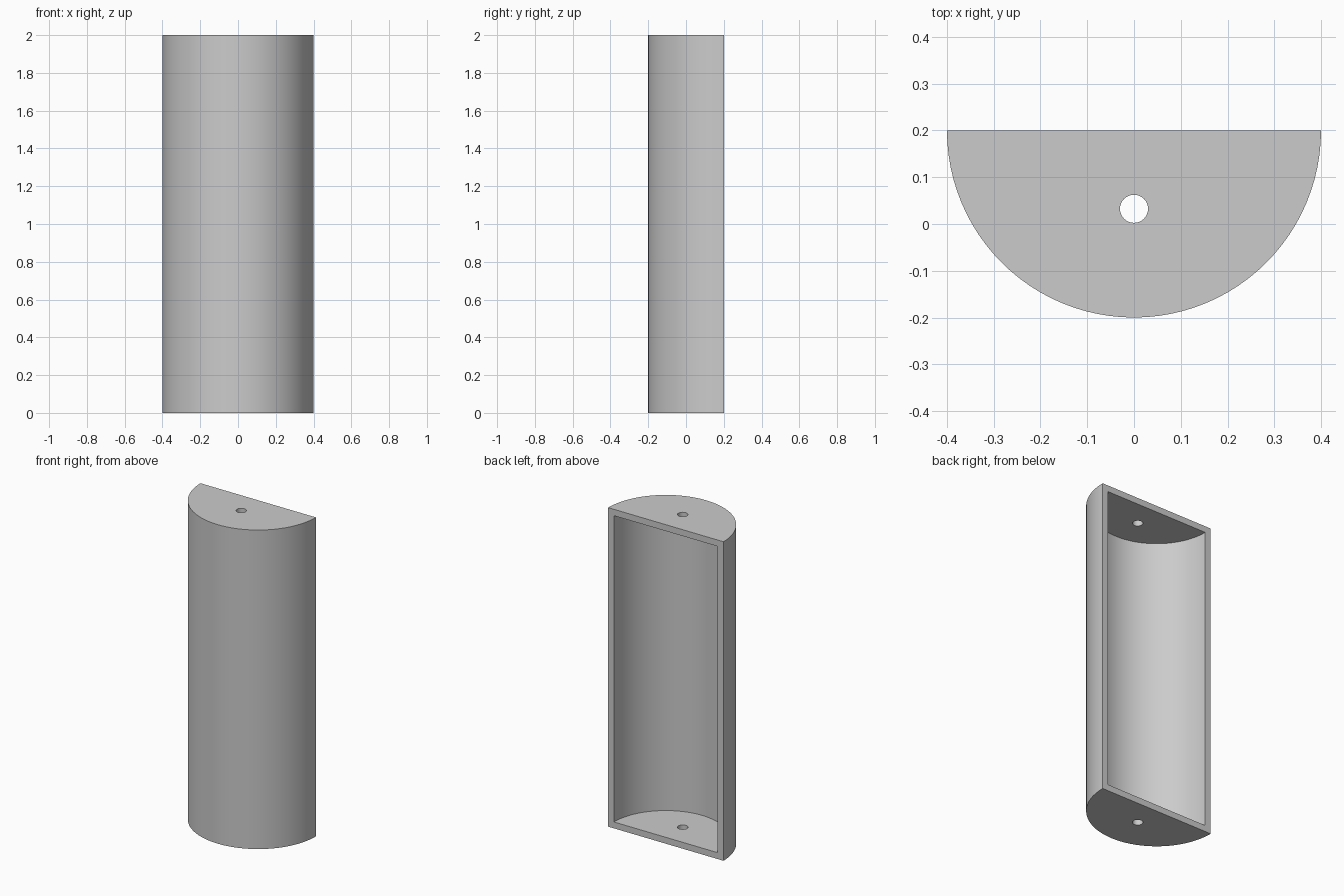
import bpy
import bmesh
from math import pi, sin, cos, radians

cube = bpy.data.objects.get("Cube")
if cube:
    bpy.data.objects.remove(cube, do_unlink=True)

HEIGHT = 2.0
RADIUS = 0.4
WALL = 0.04
BACK = 0.2       # y of the flat open side
SEGMENTS = 48

grey = bpy.data.materials.new("plain grey")
grey.use_nodes = True
colour = (0.6, 0.6, 0.6, 1)
grey.diffuse_color = colour
grey.node_tree.nodes["Principled BSDF"].inputs["Base Color"].default_value = colour


def prism(name, outline, bottom, top):
    """Extrude a closed outline (counter-clockwise) from bottom to top."""
    bm = bmesh.new()
    base = bm.faces.new([bm.verts.new((x, y, bottom)) for x, y in outline])
    up = bmesh.ops.extrude_face_region(bm, geom=[base])["geom"]
    for v in up:
        if isinstance(v, bmesh.types.BMVert):
            v.co.z = top
    bmesh.ops.recalc_face_normals(bm, faces=bm.faces)
    mesh = bpy.data.meshes.new(name)
    bm.to_mesh(mesh)
    bm.free()
    mesh.materials.append(grey)
    obj = bpy.data.objects.new(name, mesh)
    bpy.context.collection.objects.link(obj)
    return obj


def arc(radius, cy, start, end, count):
    step = (end - start) / count
    return [(radius * cos(start + i * step), cy + radius * sin(start + i * step))
            for i in range(count + 1)]


# Solid half cylinder, bulging to the front
shell = prism("half_round_shell", arc(RADIUS, BACK, pi, 2 * pi, SEGMENTS), 0, HEIGHT)

# Cavity open at the back, and one hole through both end caps
inner = RADIUS - WALL
cavity_outline = arc(inner, BACK, pi, 2 * pi, SEGMENTS) + [(inner, BACK + 0.1), (-inner, BACK + 0.1)]
cavity = prism("cavity_cutter", cavity_outline, WALL, HEIGHT - WALL)
hole = prism("hole_cutter", arc(0.03, 0.0325, 0, 2 * pi, 32)[:-1], -0.1, HEIGHT + 0.1)

bpy.context.view_layer.objects.active = shell
for cutter in (cavity, hole):
    cutter.hide_render = True
    mod = shell.modifiers.new(cutter.name, "BOOLEAN")
    mod.operation = "DIFFERENCE"
    mod.solver = "EXACT"
    mod.object = cutter
    bpy.ops.object.modifier_apply(modifier=mod.name)
    bpy.data.objects.remove(cutter, do_unlink=True)

# Smooth curved walls, crisp rims
bpy.ops.object.select_all(action="DESELECT")
shell.select_set(True)
bpy.ops.object.shade_smooth_by_angle(angle=radians(30))
